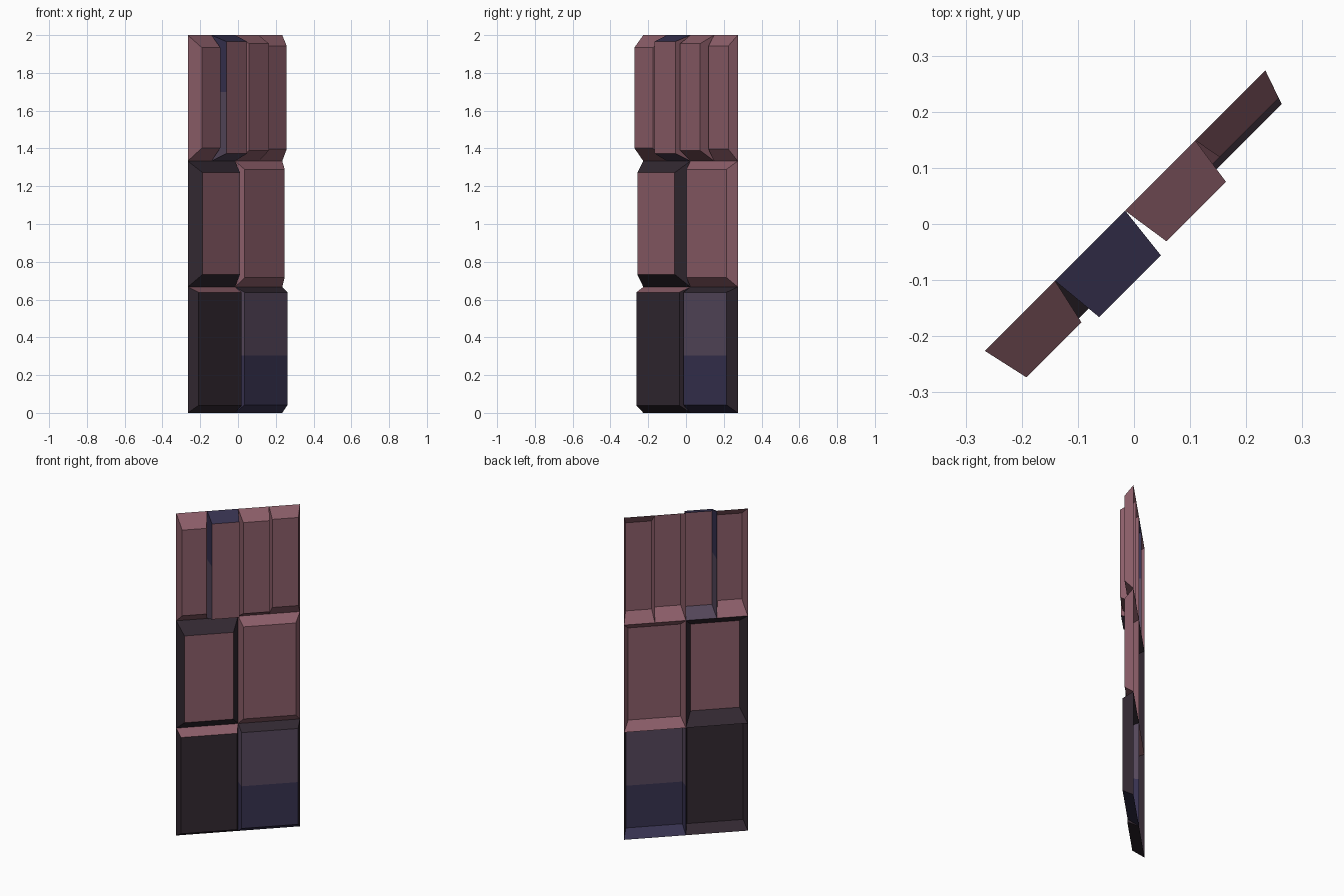
import bpy, bmesh
from mathutils import Vector

if "Cube" in bpy.data.objects:
    bpy.data.objects.remove(bpy.data.objects["Cube"])


def srgb(r, g, b):
    lin = lambda c: c / 12.92 if c <= 0.04045 else ((c + 0.055) / 1.055) ** 2.4
    return (lin(r / 255), lin(g / 255), lin(b / 255), 1)


NAMES = ["brown", "dark", "purple", "blue"]
BROWN, DARK, PURPLE, BLUE = range(4)
MATS = []
for name, col in zip(NAMES, [(140, 94, 105), (50, 40, 49), (86, 72, 92), (55, 50, 80)]):
    m = bpy.data.materials.new(name)
    m.diffuse_color = srgb(*col)
    m.use_nodes = True
    m.node_tree.nodes["Principled BSDF"].inputs["Base Color"].default_value = m.diffuse_color
    MATS.append(m)


def point(s, z, depth=0.0):
    # s runs 0..1 along the diagonal wall; depth pushes out to the front right
    d = depth * 0.7071
    return Vector((-0.266 + 0.5 * s + d, -0.226 + 0.5 * s - d, z))


def panel(name, back, front, depth, cols, split=None):
    """Open-backed raised panel. cols: face, bottom, right, top, left.
    split: (height, colour below, colour above), applied to purple faces."""
    bm = bmesh.new()

    def ring(r, d):
        s0, s1, z0, z1 = r
        return [bm.verts.new(point(s, z, d))
                for s, z in ((s0, z0), (s1, z0), (s1, z1), (s0, z1))]

    outer, inner = ring(back, 0), ring(front, depth)
    bm.faces.new(inner).material_index = cols[0]
    for i in range(4):
        j = (i + 1) % 4
        f = bm.faces.new((outer[i], outer[j], inner[j], inner[i]))
        f.material_index = cols[i + 1]
    if split:
        bmesh.ops.bisect_plane(bm, geom=bm.verts[:] + bm.edges[:] + bm.faces[:],
                               plane_co=(0, 0, split[0]), plane_no=(0, 0, 1))
        for f in bm.faces:
            if f.material_index == PURPLE:
                low = f.calc_center_median().z < split[0]
                f.material_index = split[1] if low else split[2]
    me = bpy.data.meshes.new(name)
    bm.to_mesh(me)
    bm.free()
    for m in MATS:
        me.materials.append(m)
    bpy.context.collection.objects.link(bpy.data.objects.new(name, me))


R1, R2 = 2 / 3, 4 / 3
ALL_BROWN = [BROWN] * 5

# top row: four narrow panels
panel("top_panel_1", (0, .25, R2, 2), (.027, .223, 1.402, 1.934), .086, ALL_BROWN)
panel("top_panel_2", (.25, .5, R2, 2), (.264, .484, 1.373, 1.966), .102,
      [BROWN, PURPLE, BROWN, BLUE, PURPLE], (1.70, PURPLE, BLUE))
panel("top_panel_3", (.5, .75, R2, 2), (.519, .731, 1.389, 1.955), .091, ALL_BROWN)
panel("top_panel_4", (.75, 1, R2, 2), (.764, .974, 1.396, 1.943), .052, ALL_BROWN)

# middle row: two wide panels
panel("middle_left_panel", (0, .5, R1, R2), (.047, .443, .733, 1.272), .078,
      [BROWN, DARK, DARK, DARK, DARK])
panel("middle_right_panel", (.5, 1, R1, R2), (.529, .953, .717, 1.289), .052, ALL_BROWN)

# bottom row: two wide panels
panel("bottom_left_panel", (0, .5, 0, R1), (.021, .476, .04, .638), .067,
      [DARK, DARK, DARK, BROWN, DARK])
panel("bottom_right_panel", (.5, 1, 0, R1), (.513, .969, .043, .638), .063,
      [PURPLE, BLUE, DARK, DARK, PURPLE], (.305, BLUE, PURPLE))
